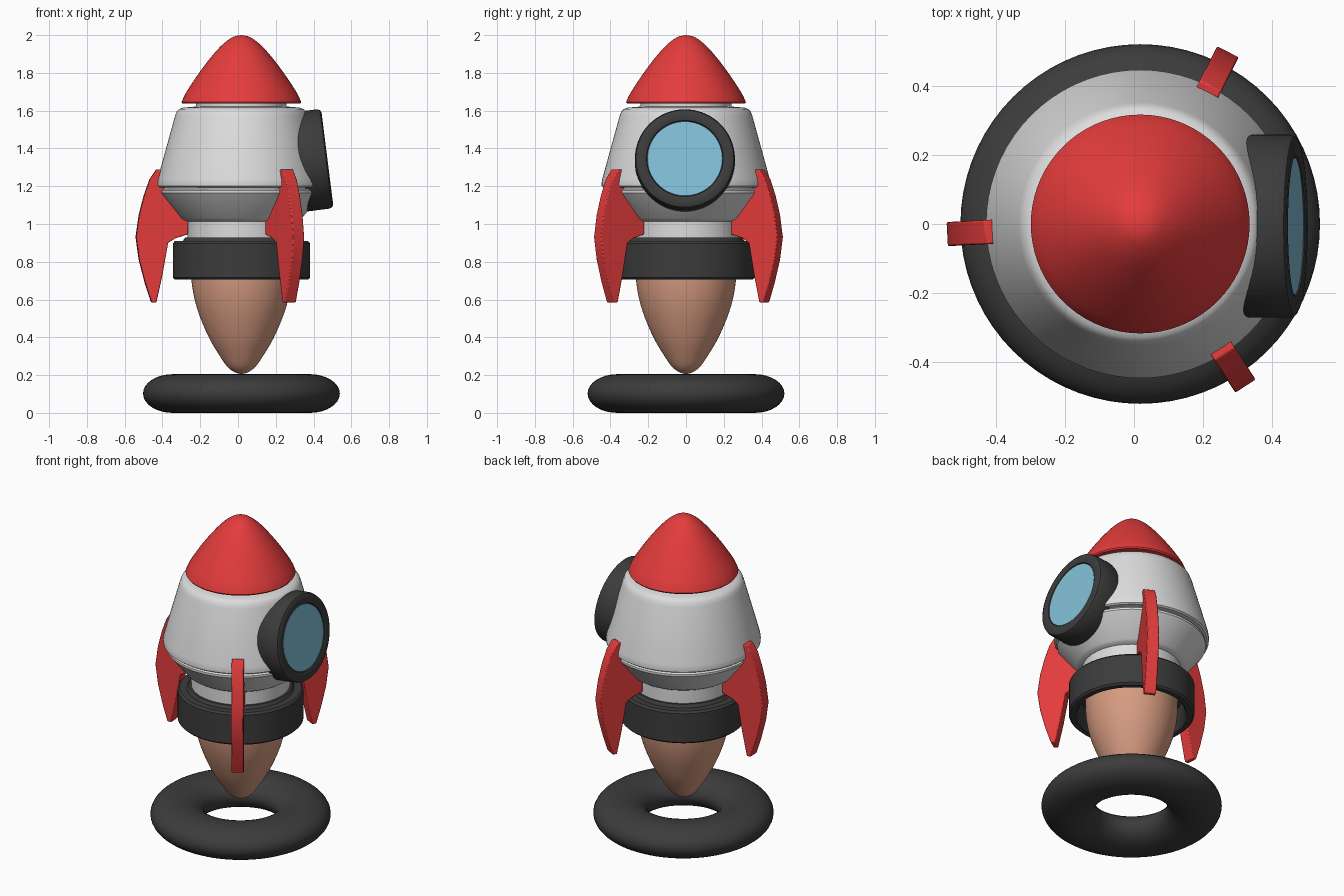
import bpy, bmesh, math
from mathutils import Matrix, Vector

if "Cube" in bpy.data.objects:
    bpy.data.objects.remove(bpy.data.objects["Cube"])

CX, CY = 0.018, 0.0          # rocket axis


def material(name, rgb):
    m = bpy.data.materials.new(name)
    m.diffuse_color = (*rgb, 1)
    m.use_nodes = True
    m.node_tree.nodes["Principled BSDF"].inputs["Base Color"].default_value = m.diffuse_color
    return m


RED = material("red paint", (0.78, 0.045, 0.045))
WHITE = material("white hull", (0.72, 0.72, 0.72))
BLACK = material("dark rubber", (0.045, 0.045, 0.045))
FLAME = material("tan flame", (0.68, 0.33, 0.22))
GLASS = material("blue glass", (0.23, 0.54, 0.70))


def finish(name, bm, mat, angle=35):
    bmesh.ops.remove_doubles(bm, verts=bm.verts, dist=1e-5)
    bmesh.ops.recalc_face_normals(bm, faces=bm.faces)
    me = bpy.data.meshes.new(name)
    bm.to_mesh(me)
    bm.free()
    me.materials.append(mat)
    ob = bpy.data.objects.new(name, me)
    bpy.context.collection.objects.link(ob)
    bpy.context.view_layer.objects.active = ob
    ob.select_set(True)
    bpy.ops.object.shade_smooth_by_angle(angle=math.radians(angle))
    ob.select_set(False)
    return ob


def smooth_curve(pts, n=4):
    """Catmull-Rom curve through the profile points."""
    p = [Vector(q) for q in pts]
    p = [2 * p[0] - p[1]] + p + [2 * p[-1] - p[-2]]
    out = []
    for a, b, c, d in zip(p, p[1:], p[2:], p[3:]):
        for k in range(n):
            t = k / n
            out.append(0.5 * (2 * b + (c - a) * t + (2 * a - 5 * b + 4 * c - d) * t * t
                              + (3 * b - a - 3 * c + d) * t ** 3))
    return [(max(q.x, 0), q.y) for q in out] + [tuple(pts[-1])]


def lathe(name, profile, mat, closed=False, matrix=None, seg=72):
    """Spin an (r, z) profile around the rocket axis."""
    bm = bmesh.new()
    vs = [bm.verts.new((r, 0, z)) for r, z in profile]
    es = [bm.edges.new(e) for e in zip(vs, vs[1:])]
    if closed:
        es.append(bm.edges.new((vs[-1], vs[0])))
    bmesh.ops.spin(bm, geom=vs + es, cent=(0, 0, 0), axis=(0, 0, 1),
                   angle=2 * math.pi, steps=seg, use_merge=True)
    bm.transform(matrix or Matrix.Translation((CX, CY, 0)))
    return finish(name, bm, mat)


# Base ring: flattened torus
lathe("base_ring", [(0.363 + 0.158 * math.cos(a), 0.1025 + 0.1025 * math.sin(a))
                    for a in (2 * math.pi * i / 32 for i in range(32))], BLACK, closed=True)

# Exhaust flame
lathe("flame", smooth_curve([(0, 0.205), (0.035, 0.215), (0.075, 0.245), (0.12, 0.31),
                             (0.17, 0.395), (0.22, 0.51), (0.25, 0.61), (0.265, 0.71),
                             (0.267, 0.82)]) + [(0, 0.82)], FLAME)

# Nozzle band, hollow underneath
lathe("nozzle_band", [(0, 0.83), (0.30, 0.83), (0.31, 0.72), (0.322, 0.705), (0.352, 0.705),
                      (0.363, 0.716), (0.363, 0.898), (0.352, 0.91), (0.31, 0.91),
                      (0.298, 0.928), (0, 0.928)], BLACK)

# Hull
lathe("lower_hull", [(0, 0.90), (0.285, 0.90), (0.285, 1.014), (0.305, 1.02), (0.32, 1.03),
                     (0.428, 1.165), (0.428, 1.178), (0.418, 1.186), (0, 1.186)], WHITE)
lathe("upper_hull", [(0, 1.18), (0.41, 1.18), (0.41, 1.194), (0.436, 1.194), (0.446, 1.201),
                     (0.447, 1.215), (0.443, 1.24), (0.352, 1.57), (0.343, 1.594),
                     (0.33, 1.608), (0.31, 1.616), (0.24, 1.622), (0.24, 1.645), (0, 1.645)], WHITE)

# Nose cone
lathe("nose_cone", [(0, 1.637), (0.312, 1.637)] +
      smooth_curve([(0.317, 1.645), (0.296, 1.69), (0.245, 1.77), (0.185, 1.853), (0.125, 1.925),
                    (0.08, 1.967), (0.04, 1.992), (0, 2.0)]), RED)

# Porthole: local z points outwards, tilted slightly upwards
tilt = Matrix.Translation((0.473, -0.006, 1.347)) @ Matrix.Rotation(math.radians(90 - 7.2), 4, 'Y')
lathe("window_frame", [(0, -0.15), (0.262, -0.15), (0.265, -0.145), (0.265, -0.022), (0.259, -0.007),
                       (0.244, 0), (0.214, 0), (0.203, -0.004), (0.198, -0.014), (0, -0.014)],
      BLACK, matrix=tilt)
lathe("window_glass", [(0.199, -0.013), (0.198, -0.007), (0, -0.005)], GLASS, matrix=tilt)

# Three fins: extruded side outline of (r, z)
OUTLINE = [(0.425, 1.288), (0.45, 1.29), (0.487, 1.235), (0.517, 1.15), (0.543, 1.05),
           (0.560, 0.93), (0.543, 0.81), (0.512, 0.69), (0.478, 0.585), (0.452, 0.585),
           (0.42, 0.73), (0.39, 0.90), (0.35, 0.925), (0.285, 0.945), (0.285, 1.015),
           (0.35, 1.08), (0.405, 1.16), (0.42, 1.22)]
for i, ang in enumerate((183, 63, -57)):
    bm = bmesh.new()
    face = bm.faces.new([bm.verts.new((r, -0.035, z)) for r, z in OUTLINE])
    ext = bmesh.ops.extrude_face_region(bm, geom=[face])
    bmesh.ops.translate(bm, vec=(0, 0.07, 0),
                        verts=[g for g in ext["geom"] if isinstance(g, bmesh.types.BMVert)])
    bm.transform(Matrix.Translation((CX, CY, 0)) @ Matrix.Rotation(math.radians(ang), 4, 'Z'))
    fin = finish(f"fin_{i + 1}", bm, RED)
    bev = fin.modifiers.new("soft_edge", 'BEVEL')
    bev.width, bev.segments, bev.limit_method = 0.005, 2, 'ANGLE'
    bev.angle_limit = math.radians(50)
